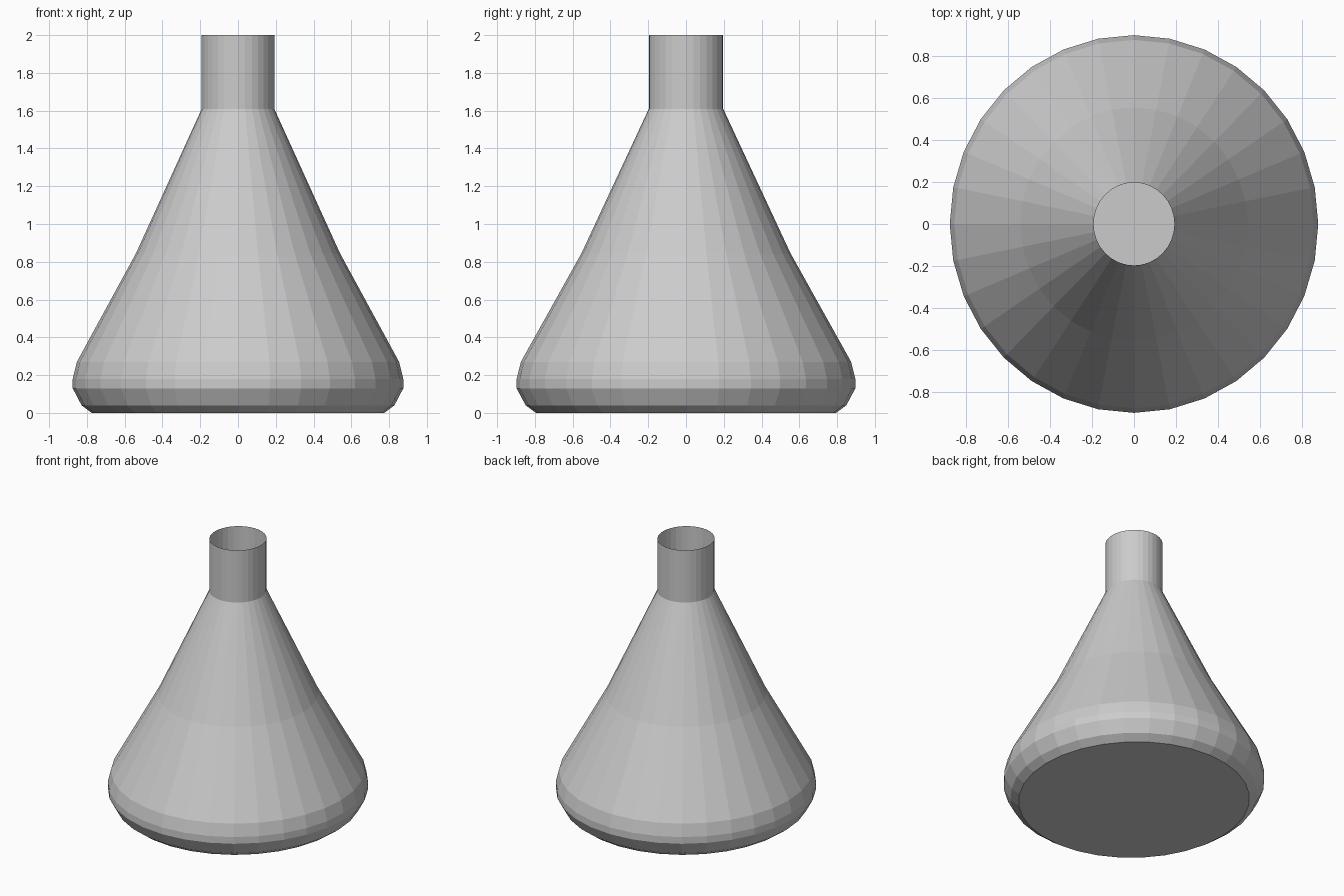
import bpy, bmesh
from math import sin, cos, tau

if "Cube" in bpy.data.objects:
    bpy.data.objects.remove(bpy.data.objects["Cube"])

SIDES = 32
Y_SCALE = 1.025  # the body is very slightly oval

# Outline from the base edge up to the open rim: (radius, height)
PROFILE = [(0.775, 0), (0.828, 0.04), (0.875, 0.13), (0.875, 0.18),
           (0.853, 0.27), (0.54, 0.845), (0.192, 1.61), (0.192, 2.0)]


def ring(bm, r, z):
    return [bm.verts.new((r * cos(tau * i / SIDES),
                          r * Y_SCALE * sin(tau * i / SIDES), z))
            for i in range(SIDES)]


# Thin-walled conical flask, open at the top
bm = bmesh.new()
rings = [ring(bm, r, z) for r, z in PROFILE]
for low, high in zip(rings, rings[1:]):
    for i in range(SIDES):
        j = (i + 1) % SIDES
        bm.faces.new((low[i], low[j], high[j], high[i]))

# Flat base
bm.faces.new(rings[0][::-1])

mesh = bpy.data.meshes.new("flask")
bm.to_mesh(mesh)
bm.free()
bpy.context.collection.objects.link(bpy.data.objects.new("flask", mesh))
